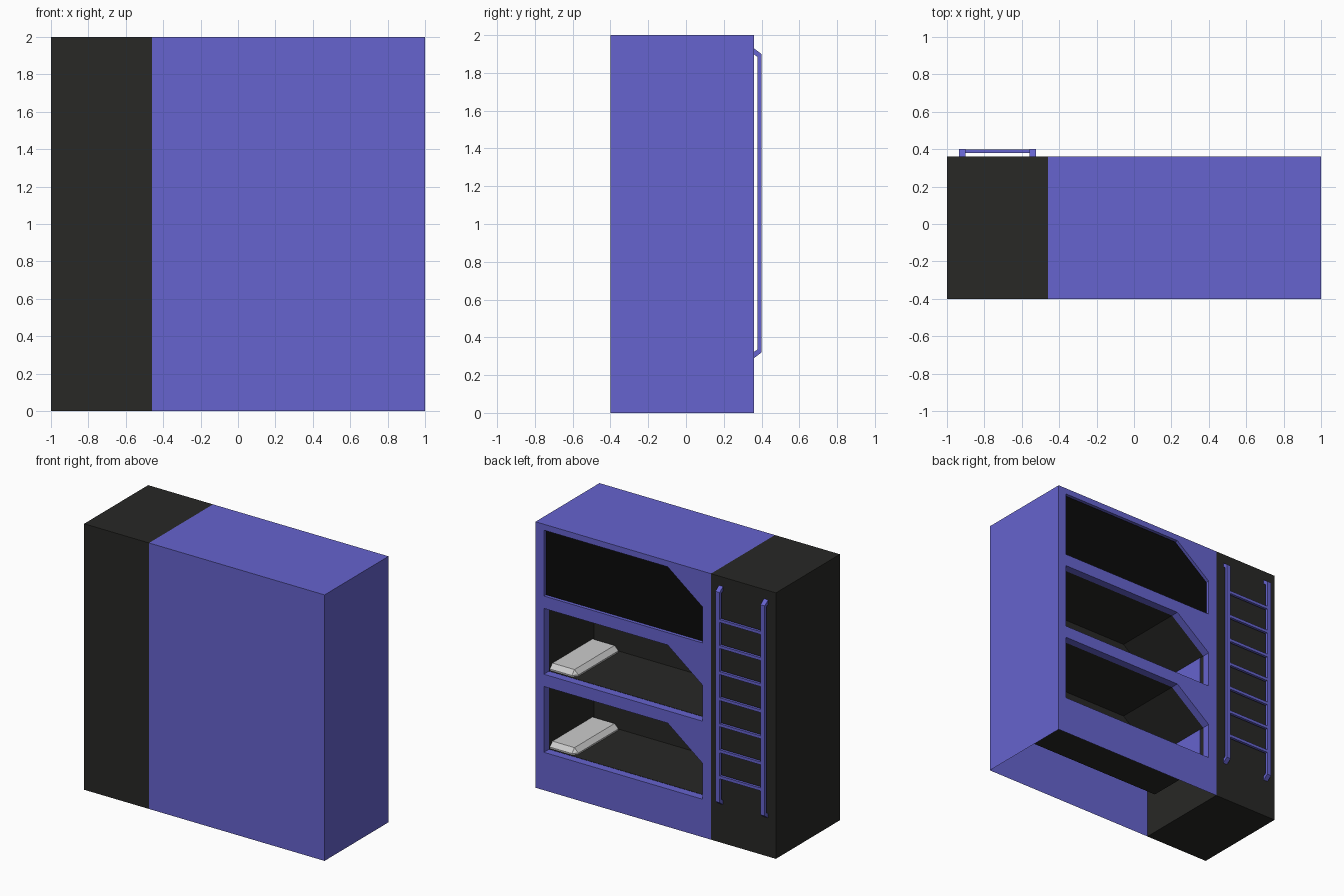
import bpy, bmesh
from mathutils import Vector

if "Cube" in bpy.data.objects:
    bpy.data.objects.remove(bpy.data.objects["Cube"])


def material(name, rgb):
    m = bpy.data.materials.new(name)
    m.diffuse_color = (*rgb, 1)
    m.use_nodes = True
    m.node_tree.nodes["Principled BSDF"].inputs["Base Color"].default_value = m.diffuse_color
    return m


BLUE = material("blue_paint", (0.133, 0.126, 0.62))
DARK = material("dark_grey", (0.021, 0.021, 0.019))
BLACK = material("black", (0.003, 0.003, 0.003))


def finish(name, bm, mat=None):
    me = bpy.data.meshes.new(name)
    bm.to_mesh(me)
    bm.free()
    ob = bpy.data.objects.new(name, me)
    if mat:
        me.materials.append(mat)
    bpy.context.collection.objects.link(ob)
    return ob


def box(name, lo, hi, mat=None, bevel=0):
    bm = bmesh.new()
    bmesh.ops.create_cube(bm, size=1)
    lo, hi = Vector(lo), Vector(hi)
    for v in bm.verts:
        v.co = (lo + hi) / 2 + v.co * (hi - lo)
    if bevel:
        bmesh.ops.bevel(bm, geom=bm.edges[:], offset=bevel, segments=1, affect='EDGES')
    return finish(name, bm, mat)


def tube(name, profile, y0, y1, mat, cap=False):
    """Inward-facing walls along an (x, z) profile, optionally closed at y1."""
    bm = bmesh.new()
    a = [bm.verts.new((x, y0, z)) for x, z in profile]
    b = [bm.verts.new((x, y1, z)) for x, z in profile]
    n = len(a)
    for i in range(n):
        j = (i + 1) % n
        bm.faces.new((a[i], b[i], b[j], a[j]))
    if cap:
        bm.faces.new(b)
    bmesh.ops.recalc_face_normals(bm, faces=bm.faces)
    # point the walls at the middle of the opening
    f = bm.faces[0]
    mid = Vector((0.25, (y0 + y1) / 2, sum(p[1] for p in profile) / n))
    if f.normal.dot(mid - f.calc_center_median()) < 0:
        bmesh.ops.reverse_faces(bm, faces=bm.faces)
    return finish(name, bm, mat)


def window(z):
    return [(-0.39, z), (0.93, z), (0.93, z + 0.495), (-0.10, z + 0.495), (-0.39, z + 0.27)]


SILLS = (0.285, 0.872, 1.46)
BACK = 0.36

# Dark end cabinet
box("end_cabinet", (-1, -0.4, 0), (-0.46, BACK, 2), DARK)

# Blue outer shell: front, top and side sheets, open underneath
bm = bmesh.new()
v = {(x, y, z): bm.verts.new((x, y, z)) for x in (-0.46, 1) for y in (-0.4, BACK) for z in (0, 2)}
for quad in (((-0.46, -0.4, 0), (1, -0.4, 0), (1, -0.4, 2), (-0.46, -0.4, 2)),
             ((1, -0.4, 0), (1, BACK, 0), (1, BACK, 2), (1, -0.4, 2)),
             ((-0.46, -0.4, 2), (1, -0.4, 2), (1, BACK, 2), (-0.46, BACK, 2))):
    bm.faces.new([v[k] for k in quad])
finish("outer_shell", bm, BLUE)

# Blue bunk face with three clipped windows
bm = bmesh.new()
edges = []
for loop in [[(-0.46, 0), (1, 0), (1, 2), (-0.46, 2)]] + [window(z) for z in SILLS]:
    vs = [bm.verts.new((x, BACK, z)) for x, z in loop]
    edges += [bm.edges.new((vs[i - 1], vs[i])) for i in range(len(vs))]
bmesh.ops.triangle_fill(bm, edges=edges, use_beauty=True, normal=(0, 1, 0))
for f in bm.faces:
    f.normal_update()
    if f.normal.y < 0:
        f.normal_flip()
finish("bunk_face", bm, BLUE)

# Closed top bunk
tube("top_window_reveal", window(SILLS[2]), BACK, 0.335, BLUE)
tube("top_window_panel", window(SILLS[2]), 0.336, 0.335, BLACK, cap=True)

# Two open bunks with mattress and pillow
for i, z in enumerate(SILLS[:2]):
    n = ("lower", "middle")[i]
    tube(n + "_window_reveal", window(z), BACK, 0.30, BLUE)
    tube(n + "_bunk_lining", window(z), 0.30, -0.235, DARK, cap=True)
    box(n + "_mattress", (-0.39, -0.235, z - 0.04), (0.93, 0.30, z + 0.002), DARK)
    box(n + "_end_panel", (-0.39, -0.1, z + 0.002), (-0.385, 0.27, z + 0.268), BLUE)
    box(n + "_pillow", (0.715, -0.25, z - 0.05), (0.965, 0.29, z + 0.045), None, 0.032)

# Ladder rails with bent ends
RAIL = [(0.36, 1.93), (0.40, 1.90), (0.40, 0.32), (0.36, 0.29),
        (0.36, 0.323), (0.378, 0.335), (0.378, 1.885), (0.36, 1.897)]
for name, x0, x1 in (("left_ladder_rail", -0.935, -0.90), ("right_ladder_rail", -0.56, -0.525)):
    bm = bmesh.new()
    f = bm.faces.new([bm.verts.new((x0, y, z)) for y, z in RAIL])
    ext = bmesh.ops.extrude_face_region(bm, geom=[f], use_keep_orig=True)
    for e in ext["geom"]:
        if isinstance(e, bmesh.types.BMVert):
            e.co.x = x1
    bmesh.ops.recalc_face_normals(bm, faces=bm.faces)
    finish(name, bm, BLUE)

# Ladder rungs
for i in range(7):
    z = 0.51 + i * 0.196
    box("ladder_rung_%d" % (i + 1), (-0.91, 0.379, z - 0.011), (-0.55, 0.399, z + 0.011), BLUE)
